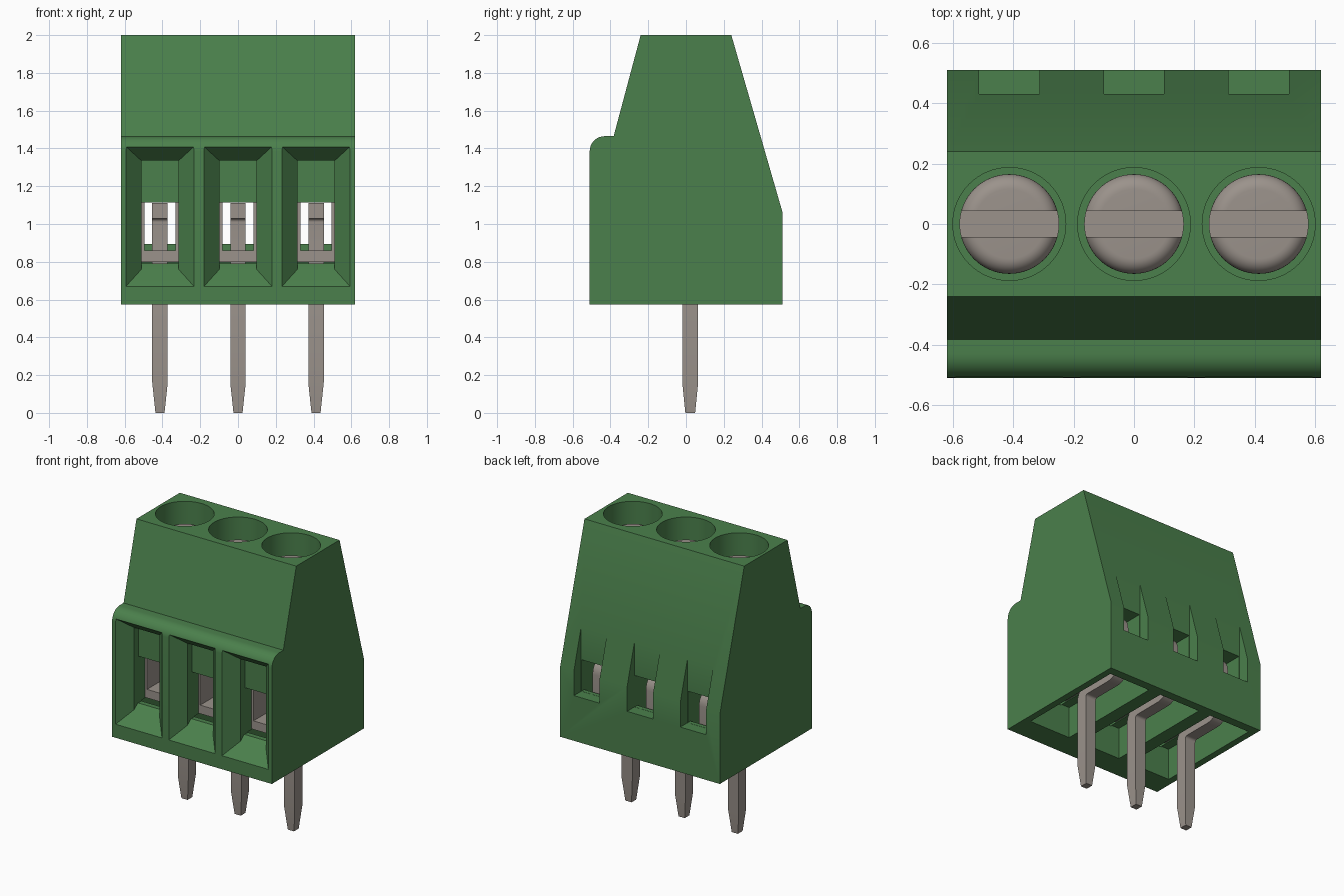
import bpy, bmesh, math
from mathutils import Vector

if "Cube" in bpy.data.objects:
    bpy.data.objects.remove(bpy.data.objects["Cube"])


def material(name, rgb):
    m = bpy.data.materials.new(name)
    m.use_nodes = True
    m.diffuse_color = (*rgb, 1)
    m.node_tree.nodes["Principled BSDF"].inputs["Base Color"].default_value = (*rgb, 1)
    return m


GREEN = material("housing green", (0.070, 0.216, 0.072))
METAL = material("tin grey", (0.328, 0.290, 0.260))


def loft(name, rings, mat):
    """Solid through a list of equal-length rings, capped at both ends."""
    bm = bmesh.new()
    vs = [[bm.verts.new(p) for p in r] for r in rings]
    n = len(rings[0])
    for a, b in zip(vs, vs[1:]):
        for i in range(n):
            bm.faces.new((a[i], a[(i + 1) % n], b[(i + 1) % n], b[i]))
    bm.faces.new(vs[0])
    bm.faces.new(vs[-1])
    bmesh.ops.recalc_face_normals(bm, faces=bm.faces)
    me = bpy.data.meshes.new(name)
    bm.to_mesh(me)
    bm.free()
    me.materials.append(mat)
    ob = bpy.data.objects.new(name, me)
    bpy.context.collection.objects.link(ob)
    return ob


def rect(cx, half, y, z0, z1):
    return [(cx - half, y, z0), (cx + half, y, z0), (cx + half, y, z1), (cx - half, y, z1)]


def box(name, x0, x1, y0, y1, z0, z1, mat=GREEN):
    cx, h = (x0 + x1) / 2, (x1 - x0) / 2
    return loft(name, [rect(cx, h, y0, z0, z1), rect(cx, h, y1, z0, z1)], mat)


def disc(cx, r, z, n=64):
    return [(cx + r * math.cos(2 * math.pi * i / n), r * math.sin(2 * math.pi * i / n), z)
            for i in range(n)]


def cut(target, cutter):
    m = target.modifiers.new("cut", "BOOLEAN")
    m.operation, m.solver, m.object = "DIFFERENCE", "EXACT", cutter
    bpy.context.view_layer.objects.active = target
    bpy.ops.object.modifier_apply(modifier=m.name)
    bpy.data.objects.remove(cutter)


def smooth(ob, angle=30):
    bpy.ops.object.select_all(action="DESELECT")
    ob.select_set(True)
    bpy.context.view_layer.objects.active = ob
    bpy.ops.object.shade_smooth_by_angle(angle=math.radians(angle))


def arc(cy, cz, r, a0, a1, n=8):
    return [(cy + r * math.cos(math.radians(a0 + (a1 - a0) * i / n)),
             cz + r * math.sin(math.radians(a0 + (a1 - a0) * i / n))) for i in range(n + 1)]


# Housing: side profile extruded across the width
profile = [(-0.51, 0.575), (0.51, 0.575), (0.51, 1.065), (0.24, 2.0), (-0.24, 2.0),
           (-0.383, 1.465)] + arc(-0.43, 1.385, 0.08, 90, 180)
housing = loft("housing", [[(x, y, z) for y, z in profile] for x in (-0.62, 0.62)], GREEN)

for cx in (-0.413, 0, 0.413):
    # Tapered wire entry
    cut(housing, loft("entry_cutter", [
        rect(cx, 0.189, -0.52, 0.66, 1.418), rect(cx, 0.0985, -0.42, 0.76, 1.335),
        rect(cx, 0.0985, -0.37, 0.80, 1.335)], GREEN))
    # Clamp tunnel, rear window and rear notch
    cut(housing, box("tunnel_cutter", cx - 0.0985, cx + 0.0985, -0.38, 0.40, 0.79, 1.115))
    cut(housing, box("window_cutter", cx - 0.0975, cx + 0.0975, 0.35, 0.60, 0.893, 1.114))
    cut(housing, box("notch_cutter", cx - 0.1, cx + 0.1, 0.43, 0.70, 0.892, 1.6))
    # Cavity open at the bottom
    cut(housing, box("cavity_cutter", cx - 0.16, cx + 0.16, -0.34, 0.45, 0.5, 0.795))
    # Screw well
    cut(housing, loft("well_cutter", [disc(cx, 0.187, 1.65), disc(cx, 0.187, 2.1)], GREEN))
smooth(housing)

# Contact strip path: pin tip, bend to the rear, up behind the clamp, bend to the front
path = [(0.0225, 0.0), (0.0225, 0.16)] + arc(0.0825, 0.62, 0.06, 180, 90) \
    + arc(0.285, 0.74, 0.06, -90, 0) + arc(0.285, 1.01, 0.06, 0, 90) + [(0.15, 1.07)]


def strip_rings(cx):
    rings = []
    for i, (y, z) in enumerate(path):
        a, b = path[max(i - 1, 0)], path[min(i + 1, len(path) - 1)]
        t = Vector((b[0] - a[0], b[1] - a[1])).normalized()
        ny, nz = -t.y, t.x
        hx, hn = (0.024, 0.026) if i == 0 else (0.041, 0.042)
        if i == 1:
            ny, nz = -1, 0
        rings.append([(cx + sx * hx, y + sn * hn * ny, z + sn * hn * nz)
                      for sx, sn in ((-1, -1), (1, -1), (1, 1), (-1, 1))])
    return rings


for side, cx in (("right", -0.413), ("middle", 0), ("left", 0.413)):
    smooth(loft(side + "_contact_pin", strip_rings(cx), METAL))

    # Clamp cage: floor and two side walls
    box(side + "_clamp_floor", cx - 0.097, cx + 0.097, -0.30, 0.24, 0.80, 0.86, METAL)
    for s, label in ((-1, "right"), (1, "left")):
        x0, x1 = sorted((cx + s * 0.083, cx + s * 0.097))
        box(f"{side}_clamp_{label}_wall", x0, x1, -0.30, 0.24, 0.858, 1.113, METAL)

    # Screw with a rounded rim and a driver slot
    rim = [(0.165 - 0.05 * (1 - math.cos(t)), 1.82 + 0.05 * math.sin(t))
           for t in (math.pi / 2 * k / 8 for k in range(9))]
    screw = loft(side + "_screw", [disc(cx, 0.165, 1.64)] + [disc(cx, r, z) for r, z in rim], METAL)
    cut(screw, box("slot_cutter", cx - 0.3, cx + 0.3, -0.043, 0.043, 1.80, 2.0))
    smooth(screw)
